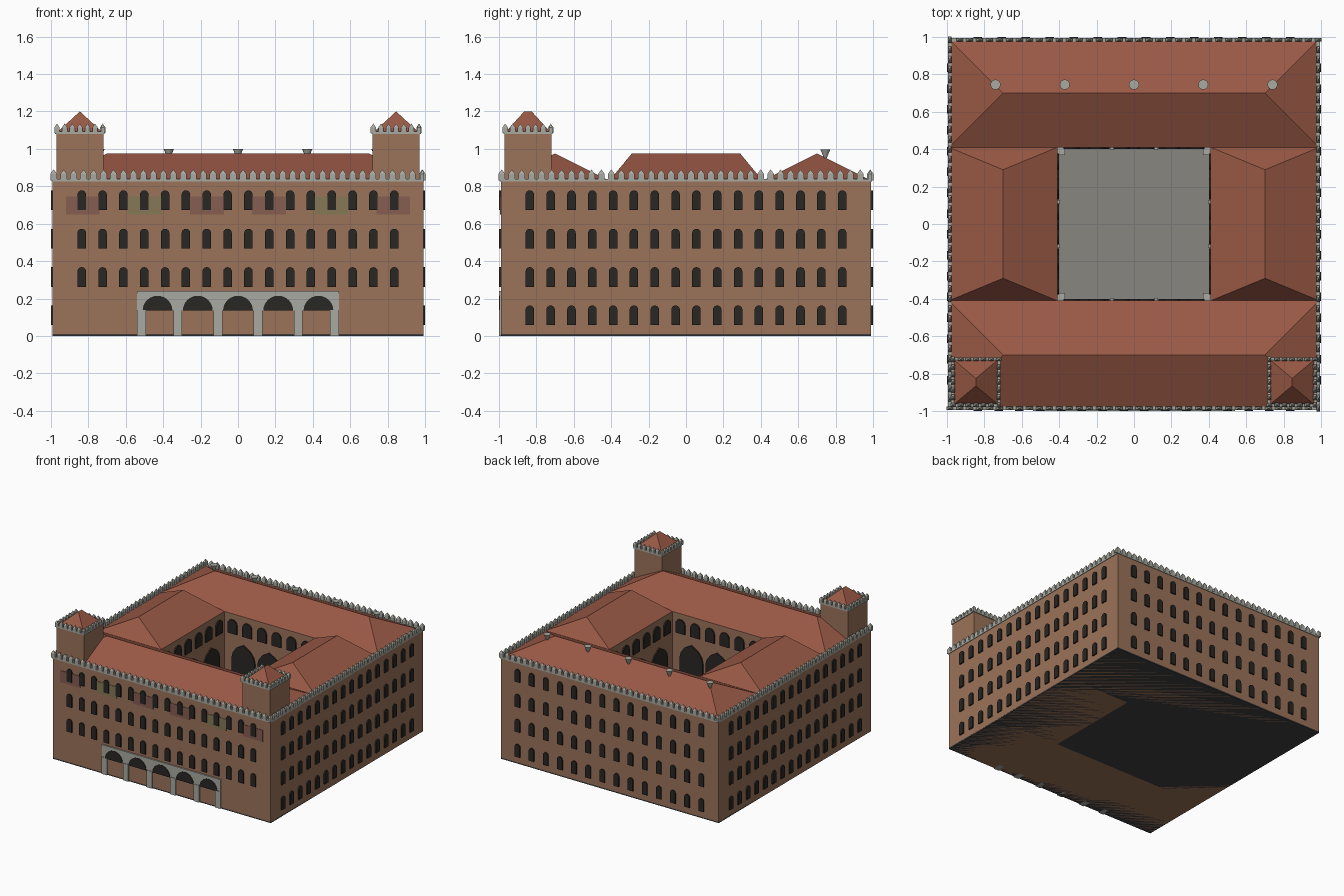
import bpy, bmesh, math
from mathutils import Matrix, Vector

if "Cube" in bpy.data.objects:
    bpy.data.objects.remove(bpy.data.objects["Cube"])


def mat(name, rgb):
    m = bpy.data.materials.new(name)
    m.diffuse_color = (*rgb, 1)
    m.use_nodes = True
    m.node_tree.nodes["Principled BSDF"].inputs["Base Color"].default_value = m.diffuse_color
    return m


BRICK = mat("brick", (0.33, 0.17, 0.10))
TILE = mat("roof_tile", (0.32, 0.10, 0.06))
STONE = mat("stone", (0.40, 0.40, 0.36))
DARK = mat("dark_opening", (0.022, 0.02, 0.017))
PAVING = mat("paving", (0.25, 0.24, 0.21))
BASE = mat("base", (0.05, 0.05, 0.05))
FRESCO = [mat("fresco_red", (0.24, 0.11, 0.08)), mat("fresco_green", (0.24, 0.19, 0.09))]


def finish(bm, name, material):
    bmesh.ops.recalc_face_normals(bm, faces=bm.faces)
    me = bpy.data.meshes.new(name)
    bm.to_mesh(me)
    bm.free()
    me.materials.append(material)
    ob = bpy.data.objects.new(name, me)
    bpy.context.collection.objects.link(ob)
    return ob


def turn(k):
    return Matrix.Rotation(k * math.pi / 2, 4, 'Z')


def add_box(bm, x0, x1, y0, y1, z0, z1, k=0):
    m = turn(k) @ Matrix.Translation(((x0 + x1) / 2, (y0 + y1) / 2, (z0 + z1) / 2))
    m = m @ Matrix.Diagonal((x1 - x0, y1 - y0, z1 - z0, 1))
    bmesh.ops.create_cube(bm, size=1, matrix=m)


def box(name, material, *dims):
    bm = bmesh.new()
    add_box(bm, *dims)
    return finish(bm, name, material)


def add_panel(bm, profile, y0, y1, k=0):
    """Extrude an (x, z) outline from y0 to y1, turned k quarter turns."""
    m = turn(k)
    a = [bm.verts.new(m @ Vector((x, y0, z))) for x, z in profile]
    b = [bm.verts.new(m @ Vector((x, y1, z))) for x, z in profile]
    bm.faces.new(a)
    bm.faces.new(b[::-1])
    n = len(a)
    for i in range(n):
        bm.faces.new((a[i], b[i], b[(i + 1) % n], a[(i + 1) % n]))


def round_arch(cx, z0, w, h, steps=8):
    r = w / 2
    pts = [(cx + r * math.cos(t * math.pi / steps), z0 + h - r + r * math.sin(t * math.pi / steps))
           for t in range(steps + 1)]
    if h > r + 0.001:
        pts = [(cx - r, z0), (cx + r, z0)] + pts
    return pts


def pointed_arch(cx, z0, w, h):
    s = z0 + h - 0.6 * w
    right = [(cx + w / 2 * f, s + 0.6 * w * g) for f, g in ((1, 0), (.9, .35), (.6, .7))]
    left = [(2 * cx - x, z) for x, z in reversed(right)]
    return [(cx - w / 2, z0), (cx + w / 2, z0)] + right + [(cx, z0 + h)] + left


def hip_roof(name, x0, x1, y0, y1, z0, z1, r0, r1):
    bm = bmesh.new()
    v = [bm.verts.new(p) for p in ((x0, y0, z0), (x1, y0, z0), (x1, y1, z0), (x0, y1, z0))]
    a, b = bm.verts.new((*r0, z1)), bm.verts.new((*r1, z1))
    if r0[1] == r1[1]:      # ridge along x
        faces = ((v[0], v[1], b, a), (v[1], v[2], b), (v[2], v[3], a, b), (v[3], v[0], a))
    else:                   # ridge along y
        faces = ((v[0], v[1], a), (v[1], v[2], b, a), (v[2], v[3], b), (v[3], v[0], a, b))
    for f in faces + (tuple(v[::-1]),):
        bm.faces.new(f)
    finish(bm, name, TILE)


def battlements(name, cx, cy, half, z, count, w, h):
    """Square ring of pointed merlons on a narrow coping."""
    bm = bmesh.new()
    t = 0.02
    e = half - t / 2
    for k in range(4):
        add_box(bm, -half, half, -half, -half + t, z - 0.005, z + 0.008, k)
        for i in range(count):
            x = -e + 2 * e * i / count
            add_box(bm, x - w / 2, x + w / 2, -half, -half + t, z, z + h * 0.6, k)
            m = turn(k) @ Matrix.Translation((x, -e, z + h * 0.8)) @ Matrix.Diagonal((w, t, 1, 1))
            m = m @ Matrix.Rotation(math.pi / 4, 4, 'Z')
            bmesh.ops.create_cone(bm, cap_ends=True, segments=4, radius1=0.707, radius2=0,
                                  depth=h * 0.4, matrix=m)
    bmesh.ops.translate(bm, verts=bm.verts, vec=(cx, cy, 0))
    finish(bm, name, STONE)


W, C, EAVE, RIDGE = 0.99, 0.41, 0.83, 0.975

# Base and courtyard floor
box("base_slab", BASE, -W, W, -W, W, 0, 0.01)
box("courtyard_floor", PAVING, -C, C, -C, C, 0.005, 0.015)

# Four wings and their hipped roofs
for s, n in ((-1, "front"), (1, "back")):
    y0, y1 = sorted((s * C, s * W))
    box(n + "_wing", BRICK, -W, W, y0, y1, 0, EAVE)
    hip_roof(n + "_roof", -W, W, y0, y1, EAVE, RIDGE, (-0.70, s * 0.70), (0.70, s * 0.70))
for s, n in ((-1, "left"), (1, "right")):
    x0, x1 = sorted((s * C, s * W))
    box(n + "_wing", BRICK, x0, x1, -C, C, 0, EAVE)
    hip_roof(n + "_roof", x0, x1, -C, C, EAVE, RIDGE, (s * 0.70, -0.29), (s * 0.70, 0.29))
battlements("wall_battlements", 0, 0, W + 0.005, EAVE, 37, 0.036, 0.06)

# Corner towers
for s, n in ((-1, "left"), (1, "right")):
    cx, cy, h = s * 0.845, -0.845, 0.125
    box(n + "_tower", BRICK, cx - h, cx + h, cy - h, cy + h, 0.8, 1.085)
    hip_roof(n + "_tower_roof", cx - h, cx + h, cy - h, cy + h, 1.085, 1.2,
             (cx, cy - 0.02), (cx, cy + 0.02))
    battlements(n + "_tower_battlements", cx, cy, h + 0.007, 1.085, 6, 0.028, 0.05)

# Outer windows, row by row on each side
for k, n in enumerate(("front", "right", "back", "left")):
    bm = bmesh.new()
    count = 14 if n == "back" else 16
    for row in range(1 if n == "front" else 0, 4):
        for i in range(count):
            x = -0.835 + 1.67 * i / (count - 1)
            add_panel(bm, round_arch(x, 0.058 + 0.205 * row, 0.046, 0.105), -1.0, -0.98, k)
    finish(bm, n + "_windows", DARK)

# Painted panels under the front cornice
for i in range(6):
    x = -0.83 + 0.332 * i
    box("painted_panel", FRESCO[i in (1, 4)], x - 0.09, x + 0.09, -0.994, -0.98, 0.65, 0.745)

# Front loggia: lintel, piers and dark arches
bm = bmesh.new()
add_box(bm, -0.54, 0.54, -0.996, -0.93, 0.135, 0.24)
add_box(bm, -0.54, 0.54, -1.0, -0.93, 0.228, 0.24)
for x in (-0.515, -0.322, -0.107, 0.107, 0.322, 0.515):
    add_box(bm, x - 0.024, x + 0.024, -1.0, -0.93, 0, 0.14)
finish(bm, "loggia", STONE)
bm = bmesh.new()
for i in range(-2, 3):
    add_panel(bm, round_arch(i * 0.215, 0.135, 0.16, 0.08, 12), -1.0, -0.97)
finish(bm, "loggia_arches", DARK)

# Courtyard openings: two tiers of pointed arches and a window row
bm = bmesh.new()
for k in range(4):
    for i in (-1, 0, 1):
        add_panel(bm, pointed_arch(i * 0.235, 0.015, 0.21, 0.28), 0.4, 0.42, k)
        add_panel(bm, pointed_arch(i * 0.235, 0.36, 0.21, 0.24), 0.4, 0.42, k)
    for i in range(6):
        add_panel(bm, round_arch(-0.335 + 0.134 * i, 0.67, 0.085, 0.115), 0.4, 0.42, k)
finish(bm, "courtyard_openings", DARK)

# Courtyard corner posts and slim piers
bm = bmesh.new()
for k in range(4):
    add_box(bm, 0.37, C, 0.37, C, 0.01, 0.32, k)
    for x in (-0.1175, 0.1175):
        add_box(bm, x - 0.01, x + 0.01, 0.395, 0.415, 0.01, 0.32, k)
finish(bm, "courtyard_piers", STONE)

# Flared chimneys on the back roof
bm = bmesh.new()
for i in range(-2, 3):
    bmesh.ops.create_cone(bm, cap_ends=True, segments=16, radius1=0.006, radius2=0.027, depth=0.05,
                          matrix=Matrix.Translation((i * 0.37, 0.745, 0.973)))
finish(bm, "chimneys", STONE)
